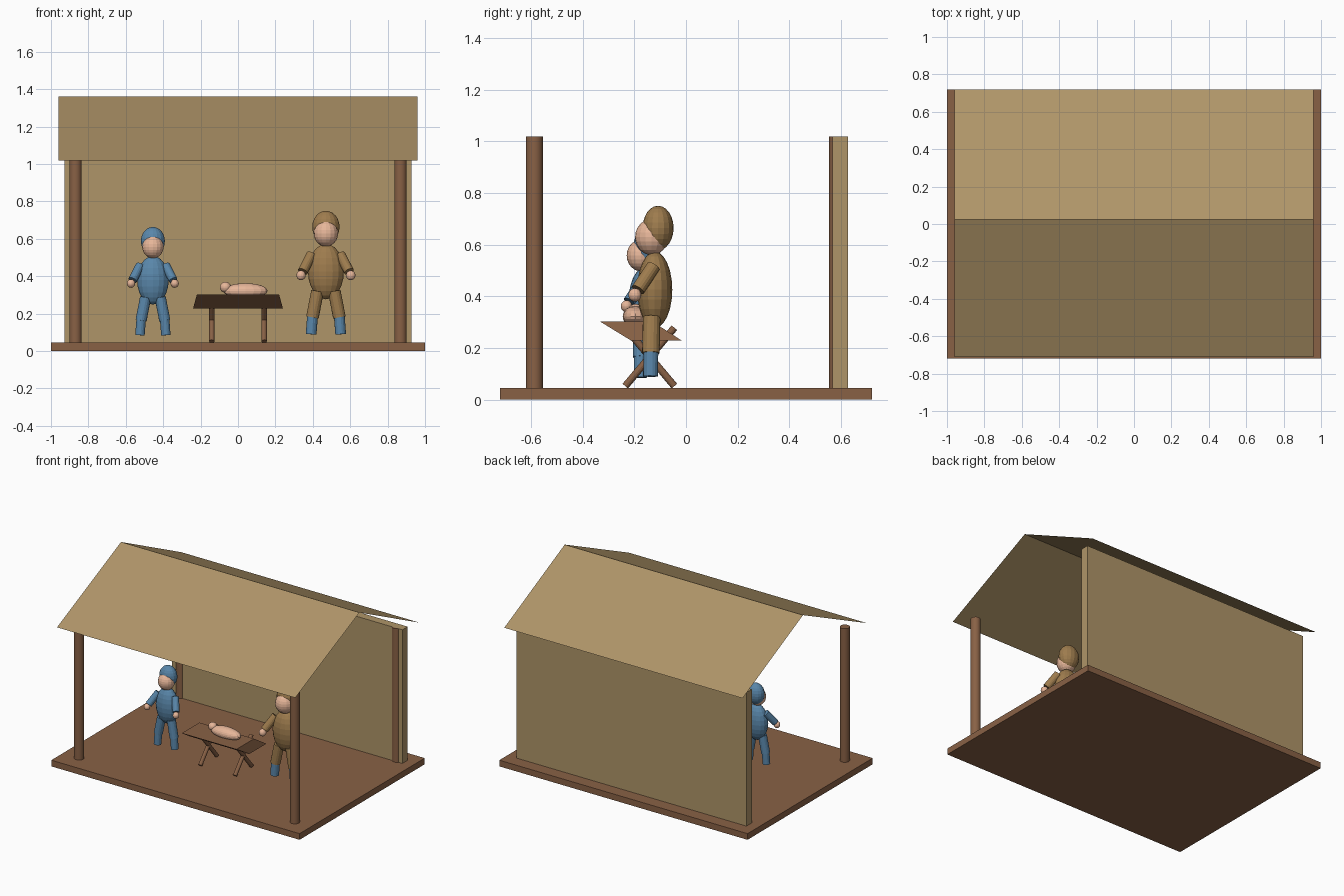
import bpy, bmesh
from mathutils import Vector, Matrix

cube = bpy.data.objects.get("Cube")
if cube:
    bpy.data.objects.remove(cube, do_unlink=True)


def material(name, rgb):
    m = bpy.data.materials.new(name)
    m.use_nodes = True
    m.diffuse_color = (*rgb, 1)
    m.node_tree.nodes["Principled BSDF"].inputs["Base Color"].default_value = (*rgb, 1)
    return m


wood = material("brown wood", (0.25, 0.12, 0.06))
straw = material("straw tan", (0.43, 0.30, 0.14))
robe_tan = material("robe tan", (0.34, 0.20, 0.075))
blue = material("cloth blue", (0.10, 0.24, 0.40))
skin = material("skin", (0.80, 0.47, 0.32))


def finish(name, bm, mat, smooth=False):
    bmesh.ops.recalc_face_normals(bm, faces=bm.faces)
    mesh = bpy.data.meshes.new(name)
    bm.to_mesh(mesh)
    bm.free()
    mesh.materials.append(mat)
    obj = bpy.data.objects.new(name, mesh)
    bpy.context.collection.objects.link(obj)
    if smooth:
        bpy.ops.object.select_all(action="DESELECT")
        obj.select_set(True)
        bpy.context.view_layer.objects.active = obj
        bpy.ops.object.shade_smooth_by_angle()
    return obj


def box(name, low, high, mat):
    low, high = Vector(low), Vector(high)
    bm = bmesh.new()
    bmesh.ops.create_cube(bm, size=1, matrix=Matrix.Translation((low + high) / 2)
                          @ Matrix.Diagonal((*(high - low), 1)))
    return finish(name, bm, mat)


def ball(name, center, radii, mat):
    bm = bmesh.new()
    bmesh.ops.create_uvsphere(bm, u_segments=16, v_segments=12, radius=1,
                              matrix=Matrix.Translation(center) @ Matrix.Diagonal((*radii, 1)))
    return finish(name, bm, mat)


def rod(name, start, end, radius, mat, sides=16, smooth=False):
    start, end = Vector(start), Vector(end)
    axis = end - start
    turn = axis.to_track_quat("Z", "Y").to_matrix().to_4x4()
    bm = bmesh.new()
    bmesh.ops.create_cone(bm, cap_ends=True, segments=sides, radius1=radius, radius2=radius,
                          depth=axis.length, matrix=Matrix.Translation((start + end) / 2) @ turn)
    return finish(name, bm, mat, smooth)


def panel(name, corners, mat):
    bm = bmesh.new()
    bm.faces.new([bm.verts.new(c) for c in corners])
    return finish(name, bm, mat)


SIDES = (("left", 1), ("right", -1))

# Shelter: floor, back wall, corner posts
box("floor", (-1, -0.72, 0), (1, 0.72, 0.045), wood)
box("back_wall", (-0.927, 0.567, 0.045), (0.927, 0.628, 1.018), straw)
for side, s in SIDES:
    for end, y in (("front", -0.587), ("back", 0.587)):
        rod(f"{end}_{side}_post", (s * 0.869, y, 0.045), (s * 0.869, y, 1.018),
            0.033, wood, 24, True)

# Thin sloping roof sheets
RIDGE_Y, RIDGE_Z, EAVE_Z, ROOF_X = 0.025, 1.36, 1.02, 0.96
for name, y in (("front_roof", -0.712), ("back_roof", 0.72)):
    panel(name, [(-ROOF_X, y, EAVE_Z), (ROOF_X, y, EAVE_Z),
                 (ROOF_X, RIDGE_Y, RIDGE_Z), (-ROOF_X, RIDGE_Y, RIDGE_Z)], straw)

# Slanted crib top
bm = bmesh.new()
profile = ((0.22, -0.333, 0.302), (0.22, -0.13, 0.302), (0.24, -0.016, 0.228), (0.24, -0.212, 0.228))
rings = [[bm.verts.new((s * x, y, z)) for x, y, z in profile] for s in (-1, 1)]
for ring in rings:
    bm.faces.new(ring)
for i in range(4):
    j = (i + 1) % 4
    bm.faces.new((rings[0][i], rings[0][j], rings[1][j], rings[1][i]))
finish("crib_top", bm, wood)

# Crossed crib legs
for side, s in SIDES:
    for way, d in (("front", -1), ("back", 1)):
        rod(f"crib_{side}_{way}_leg", (s * 0.14, -0.14 + d * 0.095, 0.052),
            (s * 0.14, -0.14 - d * 0.095, 0.278), 0.014, wood, 12)

# Baby
ball("baby_body", (0.04, -0.195, 0.322), (0.118, 0.05, 0.041), skin)
ball("baby_head", (-0.067, -0.195, 0.341), (0.03, 0.03, 0.029), skin)


def figure(name, x, y, base, k, cloth):
    """Standing person: k is the size, base the height of the soles."""
    def at(px, py, pz):
        return (x + px * k, y + py * k, base + pz * k)

    def size(*r):
        return [v * k for v in r]

    ball(f"{name}_body", at(0, 0, 0.335), size(0.096, 0.068, 0.148), cloth)
    ball(f"{name}_face", at(0, -0.012, 0.539), size(0.065, 0.064, 0.07), skin)
    ball(f"{name}_hood", at(0, 0.013, 0.574), size(0.073, 0.06, 0.086), cloth)
    for side, s in SIDES:
        rod(f"{name}_{side}_arm", at(s * 0.078, -0.005, 0.425), at(s * 0.124, -0.065, 0.335),
            0.027 * k, cloth)
        ball(f"{name}_{side}_hand", at(s * 0.133, -0.077, 0.315), size(0.025, 0.025, 0.026), skin)
        rod(f"{name}_{side}_leg", at(s * 0.045, -0.012, 0.23), at(s * 0.072, -0.015, 0.09),
            0.034 * k, cloth)
        rod(f"{name}_{side}_boot", at(s * 0.072, -0.015, 0.093), at(s * 0.079, -0.016, 0),
            0.029 * k, blue)


figure("tall_person", 0.47, -0.121, 0.09, 1.0, robe_tan)
figure("small_person", -0.455, -0.163, 0.085, 0.877, blue)
